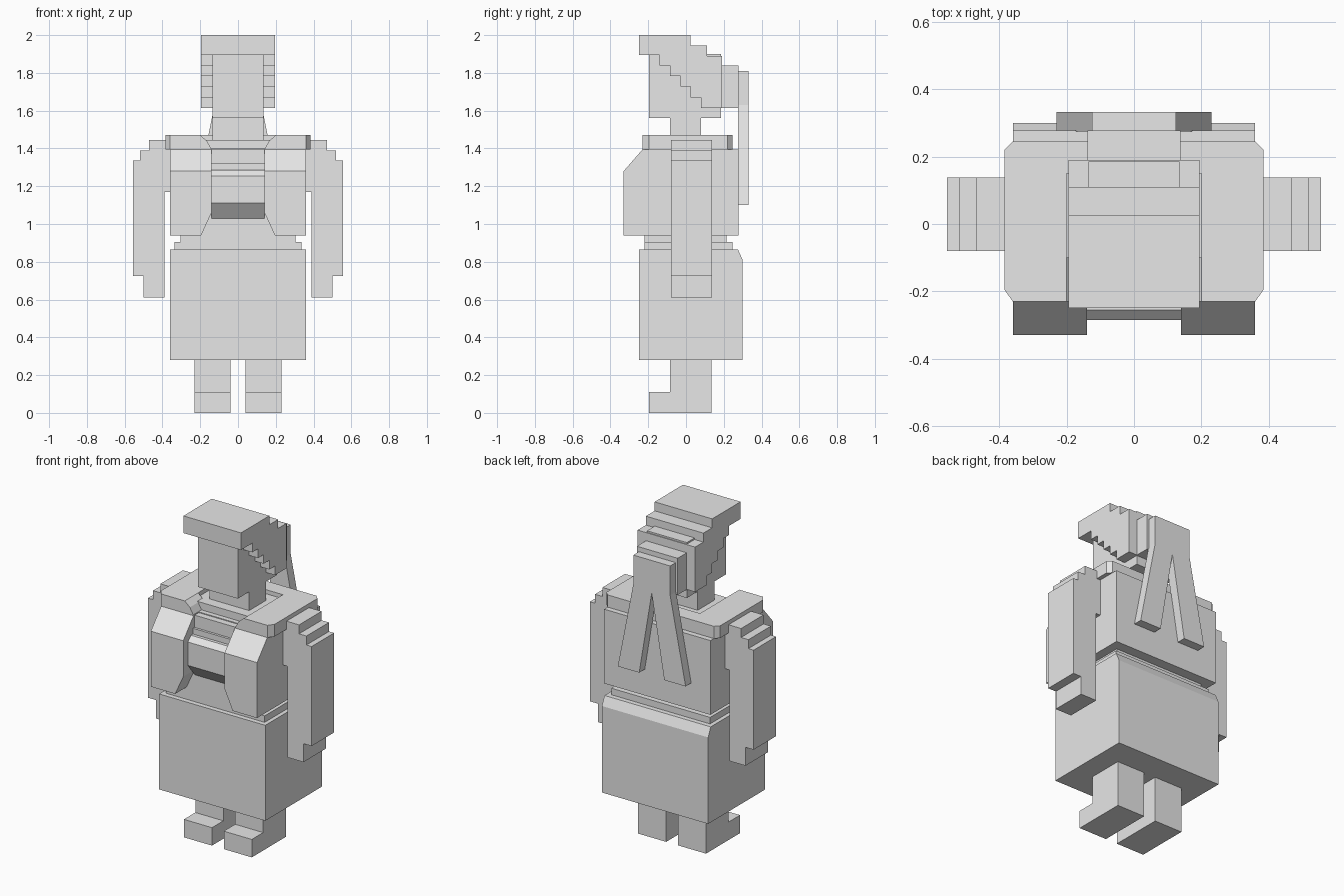
import bpy
import bmesh
from mathutils import Vector

if "Cube" in bpy.data.objects:
    bpy.data.objects.remove(bpy.data.objects["Cube"], do_unlink=True)

grey = bpy.data.materials.new("light_grey")
grey.use_nodes = True
grey.diffuse_color = (0.8, 0.8, 0.8, 1)
grey.node_tree.nodes["Principled BSDF"].inputs["Base Color"].default_value = (0.8, 0.8, 0.8, 1)


def prism(name, outline, lo, hi, axis, flip=1, cut=None):
    """Extrude a 2D outline along an axis; cut = (point, normal) slices a corner off."""
    place = {
        "x": lambda a, b, t: (t * flip, a, b),
        "y": lambda a, b, t: (a * flip, t, b),
        "z": lambda a, b, t: (a * flip, b, t),
    }[axis]
    bm = bmesh.new()
    base = bm.faces.new([bm.verts.new(place(a, b, lo)) for a, b in outline])
    top = bmesh.ops.extrude_face_region(bm, geom=[base])["geom"]
    move = Vector(place(0, 0, hi)) - Vector(place(0, 0, lo))
    bmesh.ops.translate(bm, vec=move, verts=[g for g in top if isinstance(g, bmesh.types.BMVert)])
    if cut:
        geom = bm.verts[:] + bm.edges[:] + bm.faces[:]
        bmesh.ops.bisect_plane(bm, geom=geom, plane_co=cut[0], plane_no=cut[1], clear_outer=True)
        bmesh.ops.holes_fill(bm, edges=[e for e in bm.edges if e.is_boundary])
    bmesh.ops.recalc_face_normals(bm, faces=bm.faces)
    mesh = bpy.data.meshes.new(name)
    bm.to_mesh(mesh)
    bm.free()
    mesh.materials.append(grey)
    obj = bpy.data.objects.new(name, mesh)
    bpy.context.collection.objects.link(obj)
    return obj


def box(name, x, y, z, flip=1):
    outline = [(x[0], y[0]), (x[1], y[0]), (x[1], y[1]), (x[0], y[1])]
    return prism(name, outline, z[0], z[1], "z", flip)


# Skirt with a bevelled upper back edge, and the stepped waist
prism("skirt", [(-0.25, 0.28), (0.30, 0.28), (0.30, 0.81), (0.275, 0.865), (-0.25, 0.865)],
      -0.36, 0.36, "x")
box("lower_belt", (-0.335, 0.335), (-0.22, 0.245), (0.86, 0.905))
box("upper_belt", (-0.305, 0.305), (-0.22, 0.215), (0.905, 0.945))

# Torso and the ribbed centre of the chest
box("torso", (-0.36, 0.36), (-0.22, 0.278), (0.94, 1.395))
ribs = [(0.0, 1.03), (-0.22, 1.03), (-0.285, 1.112), (-0.285, 1.255), (-0.255, 1.285),
        (-0.235, 1.285), (-0.235, 1.32), (-0.21, 1.32), (-0.21, 1.355),
        (-0.18, 1.355), (-0.18, 1.40), (-0.15, 1.40), (-0.15, 1.445), (0.0, 1.445)]
prism("chest_ribs", ribs, -0.14, 0.14, "x")
box("neck_base", (-0.2, 0.2), (-0.15, 0.2), (1.39, 1.445))
box("collar_back", (-0.2, 0.2), (0.15, 0.245), (1.395, 1.47))

for side, s in (("left", 1), ("right", -1)):
    # Chest plate: tapered at the lower inside, sloped along the top
    prism(side + "_chest_plate",
          [(0.14, 1.06), (0.195, 0.94), (0.36, 0.94), (0.36, 1.40), (0.14, 1.40)],
          -0.33, -0.15, "y", s, cut=((0, -0.33, 1.28), (0, -0.115, 0.10)))
    # Shoulder yoke with clipped outer corners and a sloped lapel
    prism(side + "_yoke",
          [(0.2, -0.23), (0.36, -0.23), (0.385, -0.195), (0.385, 0.22), (0.36, 0.245), (0.2, 0.245)],
          1.395, 1.47, "z", s)
    prism(side + "_lapel", [(0.14, 1.395), (0.2, 1.395), (0.2, 1.47), (0.165, 1.44)],
          -0.23, -0.10, "y", s)
    # Arm with stepped shoulder and hand
    prism(side + "_arm",
          [(0.355, 1.445), (0.47, 1.445), (0.47, 1.39), (0.52, 1.39), (0.52, 1.335),
           (0.555, 1.335), (0.555, 0.725), (0.50, 0.725), (0.50, 0.612), (0.39, 0.612),
           (0.39, 1.17), (0.355, 1.17)],
          -0.08, 0.138, "y", s)
    # Leg and foot in one L profile
    prism(side + "_leg",
          [(-0.195, 0), (0.135, 0), (0.135, 0.285), (-0.085, 0.285), (-0.085, 0.11), (-0.195, 0.11)],
          0.04, 0.23, "x", s)

# Neck and head
box("neck", (-0.135, 0.135), (-0.085, 0.08), (1.44, 1.57))
box("head", (-0.135, 0.135), (-0.195, 0.185), (1.56, 1.9))

# Hair: stepped crown at the back, stepped hairline on the sides
hair = [(-0.25, 2.0), (0.025, 2.0), (0.025, 1.945), (0.11, 1.945), (0.11, 1.89), (0.19, 1.89), (0.19, 1.615)]
for i in range(5):
    y, z = 0.08 - 0.055 * i, 1.615 + 0.056 * i
    hair += [(y, z), (y, z + 0.056)]
hair.append((-0.25, 1.895))
prism("hair", hair, -0.195, 0.195, "x")
box("hair_bun", (-0.138, 0.138), (0.185, 0.278), (1.615, 1.84))

# Forked tail hanging down the back
prism("hair_tail",
      [(-0.125, 1.81), (0.125, 1.81), (0.125, 1.63), (0.23, 1.10), (0.085, 1.10),
       (0, 1.61), (-0.085, 1.10), (-0.23, 1.10), (-0.125, 1.63)],
      0.275, 0.332, "y")
